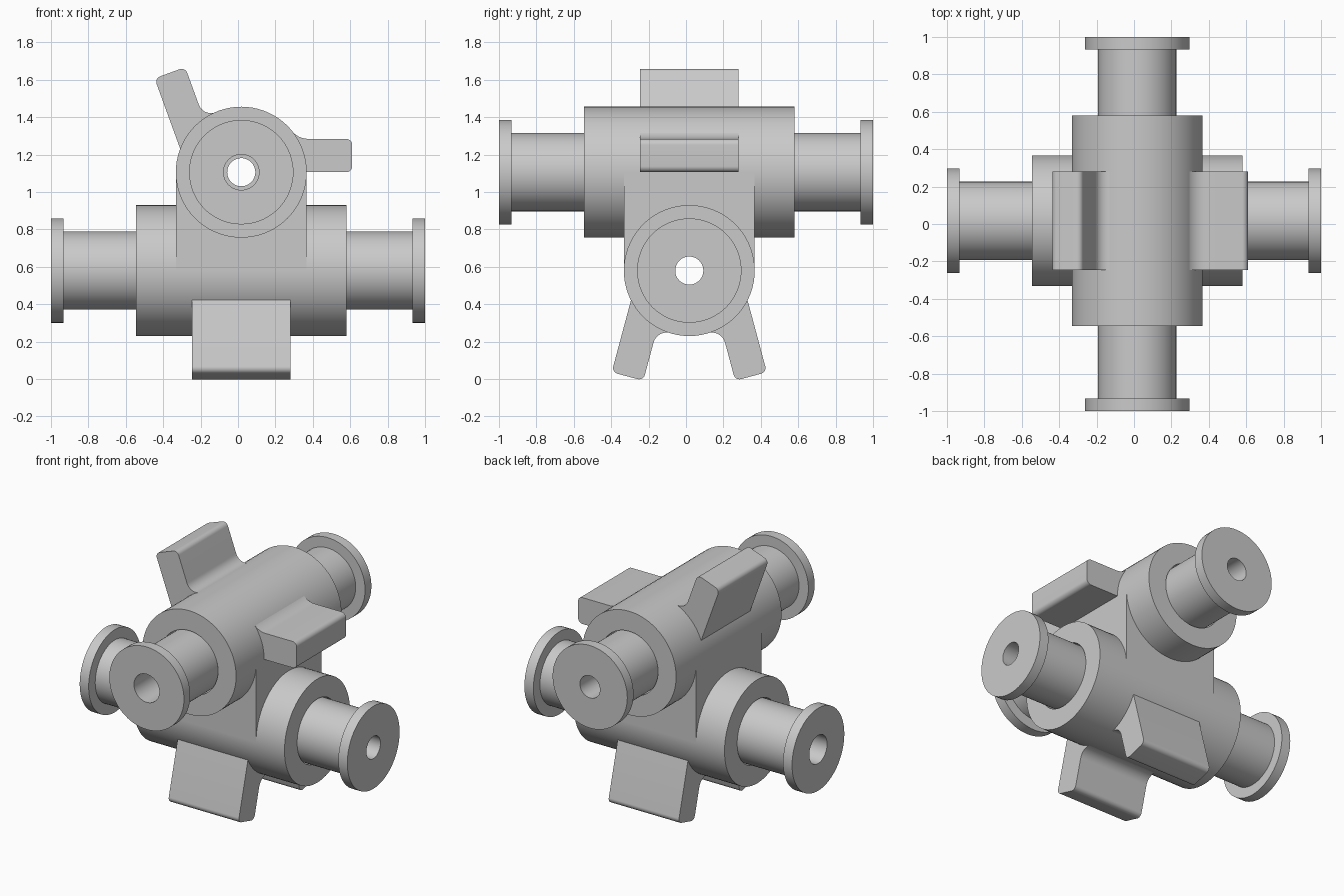
import bpy, bmesh
from math import sin, cos, pi, sqrt, radians
from mathutils import Vector

cube = bpy.data.objects.get("Cube")
if cube:
    bpy.data.objects.remove(cube, do_unlink=True)

grey = bpy.data.materials.new("plain grey")
grey.use_nodes = True
COLOR = (0.59, 0.59, 0.59, 1)
grey.diffuse_color = COLOR
grey.node_tree.nodes["Principled BSDF"].inputs["Base Color"].default_value = COLOR

C = 0.0175            # sideways offset of the body centre
LOW, HIGH = 0.58, 1.106   # heights of the two crossing axes
R = 0.35              # barrel radius
SEG = 72


def place(axis, t, u, z):
    """Point at t along the axis, u across it, at height z."""
    return Vector((t, u, z)) if axis == "X" else Vector((u, t, z))


def finish(name, bm):
    bmesh.ops.recalc_face_normals(bm, faces=bm.faces)
    mesh = bpy.data.meshes.new(name)
    bm.to_mesh(mesh)
    bm.free()
    mesh.materials.append(grey)
    obj = bpy.data.objects.new(name, mesh)
    bpy.context.collection.objects.link(obj)
    bpy.ops.object.select_all(action="DESELECT")
    obj.select_set(True)
    bpy.context.view_layer.objects.active = obj
    bpy.ops.object.shade_smooth_by_angle(angle=radians(30))


def lathe(name, axis, z, profile):
    """Turn a closed (t, radius) profile around a horizontal axis."""
    bm = bmesh.new()
    rings = []
    for t, r in profile:
        rings.append([bm.verts.new(place(axis, t, C + r * cos(a), z + r * sin(a)))
                      for a in (2 * pi * i / SEG for i in range(SEG))])
    for k, ring in enumerate(rings):
        nxt = rings[(k + 1) % len(rings)]
        for i in range(SEG):
            j = (i + 1) % SEG
            bm.faces.new((ring[i], ring[j], nxt[j], nxt[i]))
    finish(name, bm)


def arc(cx, cy, r, a0, a1, n=8):
    return [(cx + r * cos(a0 + (a1 - a0) * i / n), cy + r * sin(a0 + (a1 - a0) * i / n))
            for i in range(n + 1)]


def tab(name, axis, z, angle, lo, hi, length, fillet, mirror=1):
    """Rounded fin from lo to hi off the barrel centre line, filleted on its hi side."""
    c = 0.032
    root = R - 0.002
    # fillet centre in (along, across) coordinates, and the angle it sweeps
    fy = hi + fillet
    fx = sqrt((root + fillet) ** 2 - fy ** 2)
    turn = Vector((0, -1)).angle(Vector((-fx, -fy)))
    k = 0.8 * root / (root + fillet)
    outline = [(0.1, lo)]
    outline += arc(length - c, lo + c, c, -pi / 2, 0)
    outline += arc(length - c, hi - c, c, 0, pi / 2)
    outline += arc(fx, fy, fillet, -pi / 2, -pi / 2 - turn, 12)
    outline += [(fx * k, fy * k), (0.1, hi)]
    d = Vector((cos(angle), sin(angle)))
    n = Vector((-sin(angle), cos(angle)))
    bm = bmesh.new()
    verts = []
    for along, across in outline:
        p = d * along + n * across
        verts.append(bm.verts.new(place(axis, C - 0.2625, C + mirror * p.x, z + p.y)))
    face = bm.faces.new(verts)
    ext = bmesh.ops.extrude_face_region(bm, geom=[face])
    moved = [v for v in ext["geom"] if isinstance(v, bmesh.types.BMVert)]
    bmesh.ops.translate(bm, verts=moved, vec=place(axis, 0.525, 0, 0))
    finish(name, bm)


# Crossing barrels, each with a flanged hollow pin
for label, axis, z in (("lower", "X", LOW), ("upper", "Y", HIGH)):
    a, b = C - 0.5625, C + 0.5625
    lathe(label + "_barrel", axis, z, [(a, R), (b, R), (b, 0.215), (a, 0.215)])
    lathe(label + "_pin", axis, z,
          [(-1, 0.279), (-0.933, 0.279), (-0.933, 0.209), (0.933, 0.209),
           (0.933, 0.279), (1, 0.279), (1, 0.075), (0, 0.075), (0, 0.095), (-1, 0.095)])

# Square column joining the barrels: four walls, each arched clear of a pin
bm = bmesh.new()
for axis, arch_z, flat_z, sweep in (("X", LOW, HIGH, pi), ("Y", HIGH, LOW, -pi)):
    wall = [(-R, flat_z), (-R, arch_z)] + arc(0, arch_z, 0.25, sweep, 0, 16)
    wall += [(R, arch_z), (R, flat_z)]
    for side in (-R, R):
        bm.faces.new([bm.verts.new(place(axis, C + side, C + u, z)) for u, z in wall])
bmesh.ops.remove_doubles(bm, verts=bm.verts, dist=0.0001)
finish("column", bm)

# Splayed feet under the lower barrel
for side, mirror in (("front", 1), ("back", -1)):
    tab(side + "_foot", "X", LOW, radians(-105), -0.26, -0.085, 0.632, 0.075, mirror)

# Fins on the upper barrel
tab("side_fin", "Y", HIGH, 0, 0, 0.178, 0.593, 0.12)
tab("top_fin", "Y", HIGH, radians(70), -0.264, -0.09, 0.63, 0.07, -1)
